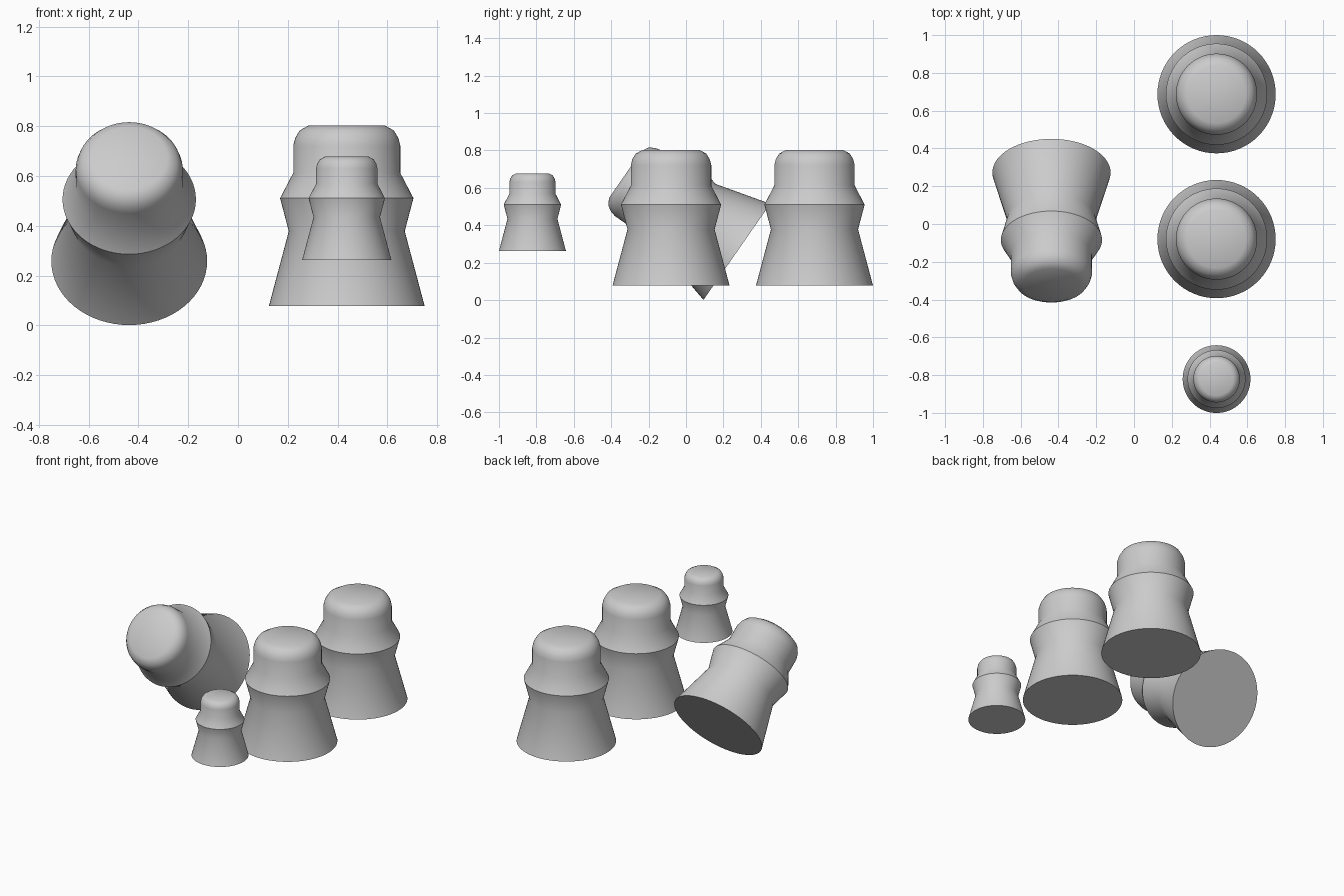
import bpy, bmesh
from math import radians, sin, cos, pi

if "Cube" in bpy.data.objects:
    bpy.data.objects.remove(bpy.data.objects["Cube"])

# Radius / height profile from base to top
PROFILE = [(0.313, 0.0), (0.233, 0.301), (0.268, 0.434), (0.215, 0.535),
           (0.215, 0.645), (0.207, 0.676), (0.189, 0.706), (0.153, 0.726)]
SIDES = 64


def bell_body(name, location, scale=1.0, tilt=0.0):
    bm = bmesh.new()
    rings = [[bm.verts.new((r * cos(2 * pi * i / SIDES), r * sin(2 * pi * i / SIDES), z))
              for i in range(SIDES)] for r, z in PROFILE]
    for low, high in zip(rings, rings[1:]):
        for i in range(SIDES):
            j = (i + 1) % SIDES
            bm.faces.new((low[i], low[j], high[j], high[i]))
    # closed base and flat top
    bm.faces.new(rings[0][::-1])
    bm.faces.new(rings[-1])
    mesh = bpy.data.meshes.new(name)
    bm.to_mesh(mesh)
    bm.free()
    obj = bpy.data.objects.new(name, mesh)
    bpy.context.collection.objects.link(obj)
    obj.location = location
    obj.scale = (scale,) * 3
    obj.rotation_euler.x = radians(tilt)
    bpy.ops.object.select_all(action='DESELECT')
    obj.select_set(True)
    bpy.context.view_layer.objects.active = obj
    bpy.ops.object.shade_smooth_by_angle(angle=radians(35))
    return obj


# Two upright large bodies, one small one, one tipped forward
bell_body("back_body", (0.437, 0.687, 0.077))
bell_body("middle_body", (0.437, -0.08, 0.077))
bell_body("small_body", (0.437, -0.821, 0.262), scale=0.573)
bell_body("tilted_body", (-0.437, 0.272, 0.258), tilt=55.2)
